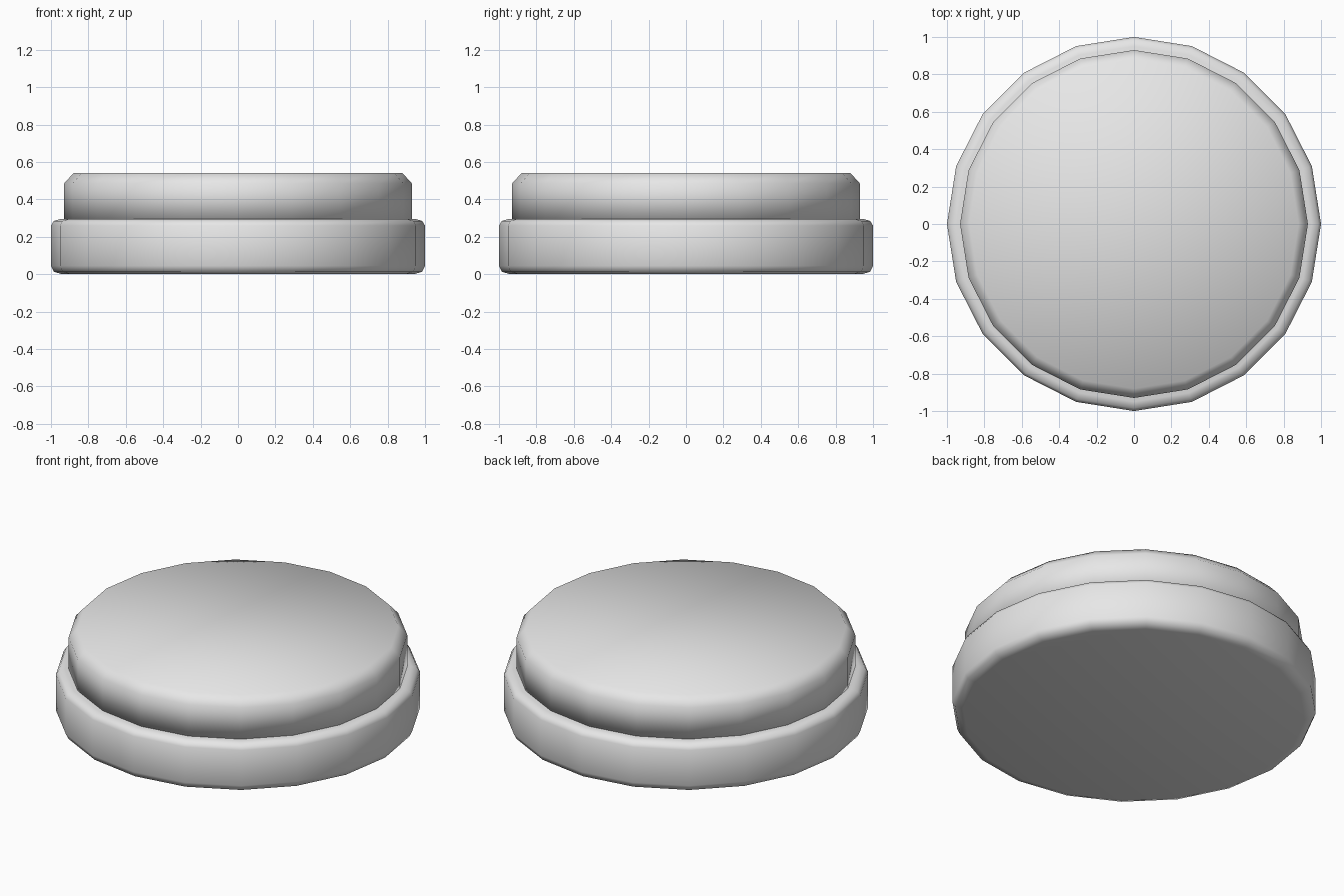
import bpy
import bmesh
from math import cos, sin, tau

SIDES = 20

cube = bpy.data.objects.get("Cube")
if cube:
    bpy.data.objects.remove(cube, do_unlink=True)

grey = bpy.data.materials.new("plain_grey")
grey.use_nodes = True
grey.diffuse_color = (0.8, 0.8, 0.8, 1)
grey.node_tree.nodes["Principled BSDF"].inputs["Base Color"].default_value = (0.8, 0.8, 0.8, 1)


def turned_disc(name, profile):
    """Closed, smooth-shaded disc turned from (radius, height) points, bottom to top."""
    bm = bmesh.new()
    rings = []
    for r, z in profile:
        rings.append([bm.verts.new((r * cos(tau * i / SIDES), r * sin(tau * i / SIDES), z))
                      for i in range(SIDES)])
    for low, high in zip(rings, rings[1:]):
        for i in range(SIDES):
            j = (i + 1) % SIDES
            bm.faces.new((low[i], low[j], high[j], high[i]))
    bm.faces.new(rings[0][::-1])
    bm.faces.new(rings[-1])
    for face in bm.faces:
        face.smooth = True
    mesh = bpy.data.meshes.new(name)
    bm.to_mesh(mesh)
    bm.free()
    mesh.materials.append(grey)
    obj = bpy.data.objects.new(name, mesh)
    bpy.context.collection.objects.link(obj)
    return obj


# Wide base with rounded rims
turned_disc("base", [(0.94, 0), (0.985, 0.013), (1, 0.045),
                     (1, 0.26), (0.985, 0.285), (0.95, 0.295)])

# Narrower raised cap with a chamfered top rim
turned_disc("cap", [(0.93, 0.28), (0.93, 0.485), (0.88, 0.54)])
